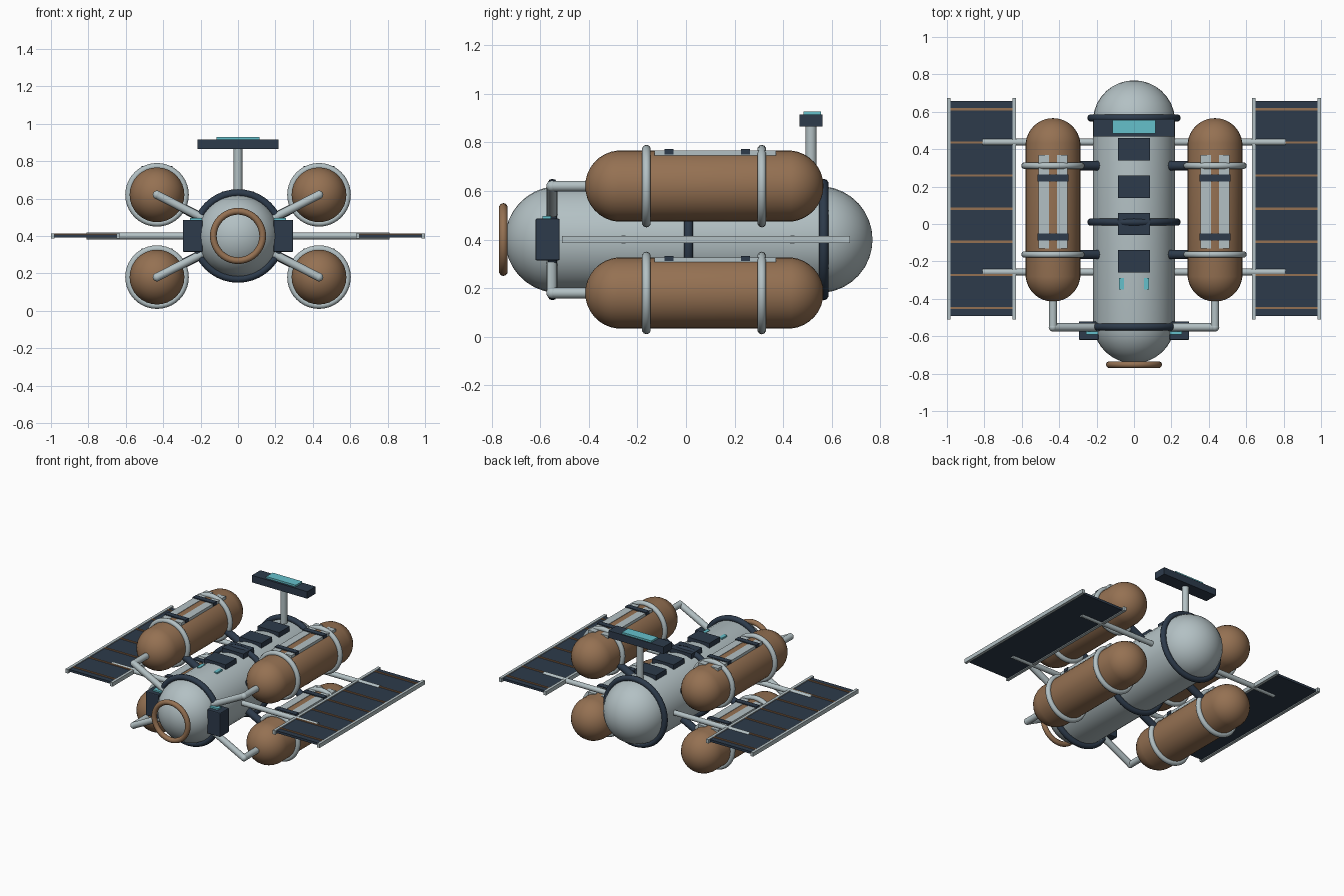
import bpy, math
from mathutils import Vector

cube = bpy.data.objects.get("Cube")
if cube:
    bpy.data.objects.remove(cube, do_unlink=True)


def material(name, rgb):
    m = bpy.data.materials.new(name)
    m.use_nodes = True
    m.diffuse_color = (*rgb, 1)
    m.node_tree.nodes["Principled BSDF"].inputs["Base Color"].default_value = (*rgb, 1)
    return m


GREY = material("pale grey", (0.45, 0.53, 0.55))
BROWN = material("copper brown", (0.30, 0.165, 0.085))
NAVY = material("dark navy", (0.026, 0.043, 0.070))
CYAN = material("cyan glow", (0.13, 0.53, 0.60))
ALONG_Y = (math.pi / 2, 0, 0)


def finish(name, mat, smooth=True):
    ob = bpy.context.object
    ob.name = name
    ob.data.materials.append(mat)
    if smooth:
        bpy.ops.object.shade_smooth_by_angle(angle=math.radians(40))
    return ob


def box(name, mat, centre, size, bevel=0):
    bpy.ops.mesh.primitive_cube_add(size=1, location=centre)
    bpy.context.object.scale = size
    bpy.ops.object.transform_apply(location=False, rotation=False, scale=True)
    ob = finish(name, mat, False)
    if bevel:
        mod = ob.modifiers.new("bevel", 'BEVEL')
        mod.width = bevel
        mod.segments = 2
    return ob


def rod(name, mat, a, b, r, sides=16):
    a, b = Vector(a), Vector(b)
    bpy.ops.mesh.primitive_cylinder_add(vertices=sides, radius=r, depth=(b - a).length,
                                        location=(a + b) / 2)
    bpy.context.object.rotation_euler = (b - a).to_track_quat('Z', 'Y').to_euler()
    return finish(name, mat)


def ball(name, mat, centre, r):
    bpy.ops.mesh.primitive_uv_sphere_add(segments=16, ring_count=8, radius=r, location=centre)
    return finish(name, mat)


def ring(name, mat, centre, major, minor):
    bpy.ops.mesh.primitive_torus_add(location=centre, rotation=ALONG_Y, major_radius=major,
                                     minor_radius=minor, major_segments=40, minor_segments=10)
    return finish(name, mat)


def capsule(name, mat, x, z, y0, y1, r):
    # A sphere along y whose two halves are pulled apart
    bpy.ops.mesh.primitive_uv_sphere_add(segments=32, ring_count=17, radius=r,
                                         location=(x, (y0 + y1) / 2, z), rotation=ALONG_Y)
    shift = (y1 - y0) / 2 - r
    for v in bpy.context.object.data.vertices:
        v.co.z += math.copysign(shift, v.co.z)
    return finish(name, mat)


MID = 0.4

# Hull, collars and docking ring
capsule("hull", GREY, 0, MID, -0.745, 0.768, 0.22)
for y in (-0.55, 0.01, 0.567):
    ring("hull_collar", NAVY, (0, y, MID), 0.23, 0.02)
ring("docking_ring", BROWN, (0, -0.752, MID), 0.132, 0.018)

# Roof hatches and small lights
for i in range(4):
    box("roof_hatch", NAVY, (0, 0.4 - 0.2 * i, 0.612), (0.17, 0.12, 0.05))
for s in (-1, 1):
    box("roof_light", CYAN, (s * 0.067, -0.32, 0.604), (0.025, 0.06, 0.022))

# Antenna
rod("antenna_mast", GREY, (0, 0.515, 0.58), (0, 0.515, 0.88), 0.023)
box("antenna_head", NAVY, (0, 0.515, 0.89), (0.435, 0.095, 0.05))
box("antenna_light", CYAN, (0, 0.519, 0.921), (0.232, 0.072, 0.014))

for s in (-1, 1):
    # Tanks with their bands, struts and feed pipes
    for z in (0.62, 0.18):
        x = s * 0.433
        capsule("tank", BROWN, x, z, -0.415, 0.566, 0.147)
        for y in (-0.163, 0.312):
            ring("tank_band", GREY, (x, y, z), 0.152, 0.018)
            rod("tank_strut", NAVY, (s * 0.14, y, MID + (z - MID) * 0.32), (x, y, z), 0.025)
        for dx in (-0.05, 0.05):
            box("tank_rail", GREY, (x + dx, 0.12, z + 0.137), (0.056, 0.5, 0.02))
        for y in (-0.07, 0.245):
            box("rail_clamp", NAVY, (x, y, z + 0.142), (0.165, 0.038, 0.022))
        elbow = (x, -0.552, z)
        rod("feed_pipe", GREY, (x, -0.38, z), elbow, 0.022)
        ball("pipe_elbow", GREY, elbow, 0.023)
        rod("feed_pipe_inner", GREY, elbow, (s * 0.14, -0.552, MID + (z - MID) * 0.32), 0.022)

    # Thruster boxes beside the nose
    box("side_box", NAVY, (s * 0.242, -0.57, MID), (0.105, 0.1, 0.172), 0.006)
    box("side_box_light", CYAN, (s * 0.224, -0.573, 0.491), (0.065, 0.036, 0.012))

    # Solar wing
    wing_x, wing_y = s * 0.815, 0.082
    box("solar_panel", NAVY, (wing_x, wing_y, MID), (0.35, 1.15, 0.016))
    for dx in (-0.175, 0.175):
        box("solar_rail", GREY, (wing_x + dx, wing_y, MID), (0.02, 1.185, 0.028))
    for i in range(-3, 4):
        box("solar_strip", BROWN, (wing_x, wing_y + 0.177 * i, 0.409), (0.345, 0.012, 0.01))
    for y in (0.438, -0.257):
        rod("solar_arm", GREY, (s * 0.215, y, MID), (s * 0.81, y, MID), 0.018)
